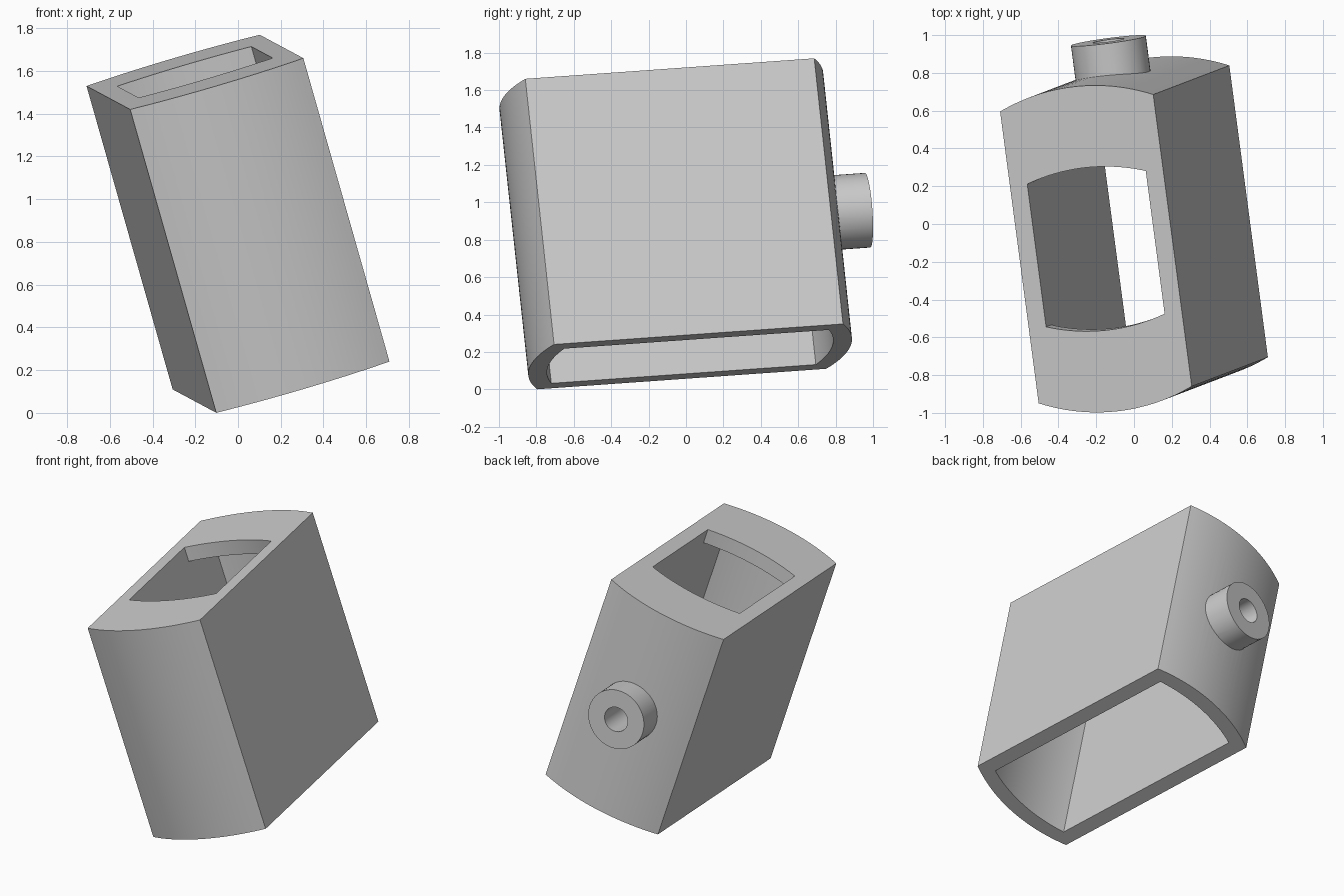
import bpy, bmesh, math
from mathutils import Matrix, Vector

if "Cube" in bpy.data.objects:
    bpy.data.objects.remove(bpy.data.objects["Cube"])

gray = bpy.data.materials.new("plain_gray")
gray.use_nodes = True
color = (0.6, 0.6, 0.6, 1)
gray.diffuse_color = color
gray.node_tree.nodes["Principled BSDF"].inputs["Base Color"].default_value = color


def add_object(name, bm):
    bmesh.ops.recalc_face_normals(bm, faces=bm.faces[:])
    mesh = bpy.data.meshes.new(name)
    bm.to_mesh(mesh)
    bm.free()
    mesh.materials.append(gray)
    obj = bpy.data.objects.new(name, mesh)
    bpy.context.collection.objects.link(obj)
    return obj


def bowed_prism(name, half_width, half_depth, bulge, low, high, steps=24):
    """Upright block with straight sides and bowed front and back."""
    radius = (half_width ** 2 + bulge ** 2) / (2 * bulge)
    sweep = math.asin(half_width / radius)
    arc = []
    for i in range(steps + 1):
        a = sweep * (1 - 2 * i / steps)
        arc.append((radius * math.sin(a), half_depth + bulge - radius * (1 - math.cos(a))))
    outline = arc + [(-x, -y) for x, y in arc]
    bm = bmesh.new()
    base = bm.faces.new([bm.verts.new((x, y, low)) for x, y in outline])
    top = bmesh.ops.extrude_face_region(bm, geom=[base])
    verts = [g for g in top["geom"] if isinstance(g, bmesh.types.BMVert)]
    bmesh.ops.translate(bm, verts=verts, vec=(0, 0, high - low))
    return add_object(name, bm)


def back_cylinder(name, radius, start, end):
    """Cylinder pointing out of the back."""
    bm = bmesh.new()
    place = Matrix.Translation((0, (start + end) / 2, 0)) @ Matrix.Rotation(math.pi / 2, 4, 'X')
    bmesh.ops.create_cone(bm, cap_ends=True, segments=48, radius1=radius,
                          radius2=radius, depth=end - start, matrix=place)
    return add_object(name, bm)


def combine(target, tool, operation):
    tool.hide_render = True
    mod = target.modifiers.new(operation, 'BOOLEAN')
    mod.object, mod.operation, mod.solver = tool, operation, 'EXACT'
    bpy.context.view_layer.objects.active = target
    bpy.ops.object.modifier_apply(modifier=mod.name)
    bpy.data.objects.remove(tool)


# Hollow housing, open below, with a smaller window in its top plate
half_height = 0.742
housing = bowed_prism("housing", 0.425, 0.781, 0.088, -half_height, half_height)
cavity = bowed_prism("cavity_cutter", 0.329, 0.715, 0.053, -1, half_height - 0.1)
combine(housing, cavity, 'DIFFERENCE')
window = bowed_prism("window_cutter", 0.329, 0.382, 0.053, 0.4, 1)
combine(housing, window, 'DIFFERENCE')

# Round spout on the back, bored through the wall
combine(housing, back_cylinder("spout", 0.2, 0.81, 1.037), 'UNION')
combine(housing, back_cylinder("bore_cutter", 0.083, 0.6, 1.3), 'DIFFERENCE')

# Tilt the whole part
across = Vector((0.953, 0.106, 0.282)).normalized()
up = across.cross(Vector((-0.131, 0.989, 0.07))).normalized()
back = up.cross(across)
tilt = Matrix((across, back, up)).transposed().to_4x4()
housing.data.transform(Matrix.Translation((0, -0.055, 0.885)) @ tilt)

bpy.ops.object.select_all(action='DESELECT')
housing.select_set(True)
bpy.context.view_layer.objects.active = housing
bpy.ops.object.shade_smooth_by_angle(angle=math.radians(25))
